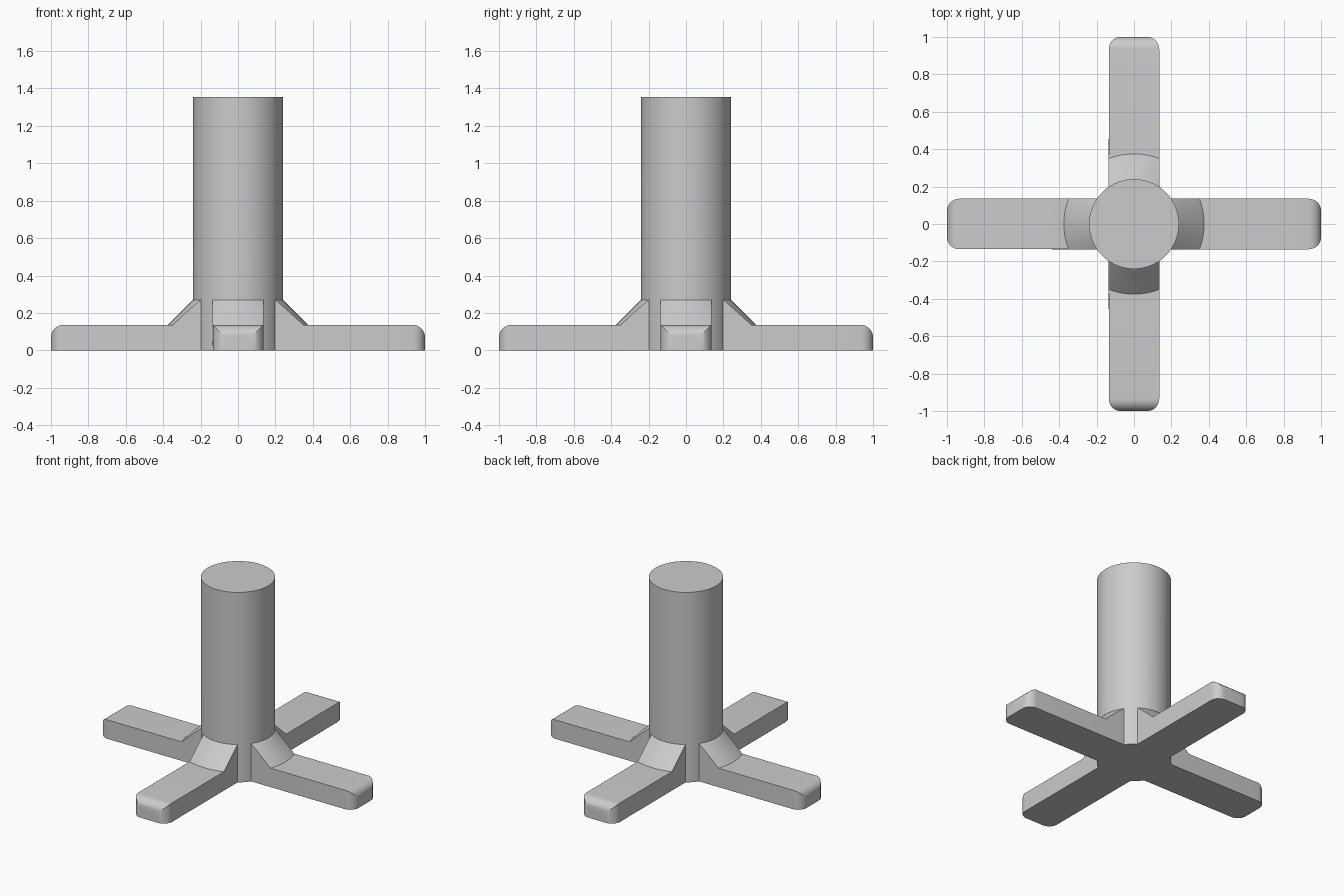
import bpy, bmesh, math
from mathutils import Matrix

if "Cube" in bpy.data.objects:
    bpy.data.objects.remove(bpy.data.objects["Cube"], do_unlink=True)

RADIUS, HEIGHT = 0.24, 1.355     # column
HALF, THICK = 0.135, 0.135       # foot half width and thickness
ROUND = 0.065                    # rounding of foot ends
BRACE_TOP = 0.27                 # where the sloped brace meets the column

grey = bpy.data.materials.new("plain_grey")
grey.use_nodes = True
colour = (0.6, 0.6, 0.6, 1)
grey.diffuse_color = colour
grey.node_tree.nodes["Principled BSDF"].inputs["Base Color"].default_value = colour


def finish(bm, name):
    bmesh.ops.recalc_face_normals(bm, faces=bm.faces)
    mesh = bpy.data.meshes.new(name)
    bm.to_mesh(mesh)
    bm.free()
    mesh.materials.append(grey)
    obj = bpy.data.objects.new(name, mesh)
    bpy.context.collection.objects.link(obj)
    return obj


def cone(name, r_low, r_high, z_low, z_high):
    bm = bmesh.new()
    bmesh.ops.create_cone(bm, cap_ends=True, segments=96, radius1=r_low, radius2=r_high,
                          depth=z_high - z_low,
                          matrix=Matrix.Translation((0, 0, (z_low + z_high) / 2)))
    return finish(bm, name)


def foot(name, angle):
    # Rectangular sections shrink along a quarter circle at the tip
    steps = 10
    stations = [(0.15, 0)]
    for i in range(steps + 1):
        a = math.pi / 2 * i / steps
        stations.append((1 - ROUND + ROUND * math.sin(a), ROUND * (1 - math.cos(a))))
    bm = bmesh.new()
    rings = []
    for x, d in stations:
        w, h = HALF - d, THICK - d
        rings.append([bm.verts.new(p) for p in ((x, -w, 0), (x, w, 0), (x, w, h), (x, -w, h))])
    for a, b in zip(rings, rings[1:]):
        for i in range(4):
            j = (i + 1) % 4
            bm.faces.new((a[i], a[j], b[j], b[i]))
    bm.faces.new(rings[0])
    bm.faces.new(rings[-1])
    bmesh.ops.rotate(bm, verts=bm.verts, matrix=Matrix.Rotation(angle, 3, "Z"))
    return finish(bm, name)


def brace_slab(name, angle):
    bm = bmesh.new()
    bmesh.ops.create_cube(bm, size=1, matrix=Matrix.Rotation(angle, 4, "Z")
                          @ Matrix.Diagonal((1.6, 2 * HALF, 1, 1)))
    return finish(bm, name)


def combine(target, other, operation):
    mod = target.modifiers.new("combine", "BOOLEAN")
    mod.operation, mod.solver, mod.object = operation, "EXACT", other
    bpy.context.view_layer.objects.active = target
    bpy.ops.object.modifier_apply(modifier=mod.name)
    bpy.data.objects.remove(other, do_unlink=True)


# Column
stand = cone("column_with_feet", RADIUS, RADIUS, 0, HEIGHT)

# Conical braces, trimmed to the width of the feet
for k in range(2):
    brace = cone("brace", RADIUS + BRACE_TOP - 0.05, RADIUS - 0.03, 0.05, BRACE_TOP + 0.03)
    combine(brace, brace_slab("brace_slab", k * math.pi / 2), "INTERSECT")
    combine(stand, brace, "UNION")

# Four feet
for k in range(4):
    combine(stand, foot("foot", k * math.pi / 2), "UNION")

# Smooth curved faces, keep crisp edges
bpy.ops.object.select_all(action="DESELECT")
stand.select_set(True)
bpy.context.view_layer.objects.active = stand
bpy.ops.object.shade_smooth_by_angle(angle=math.radians(25))
